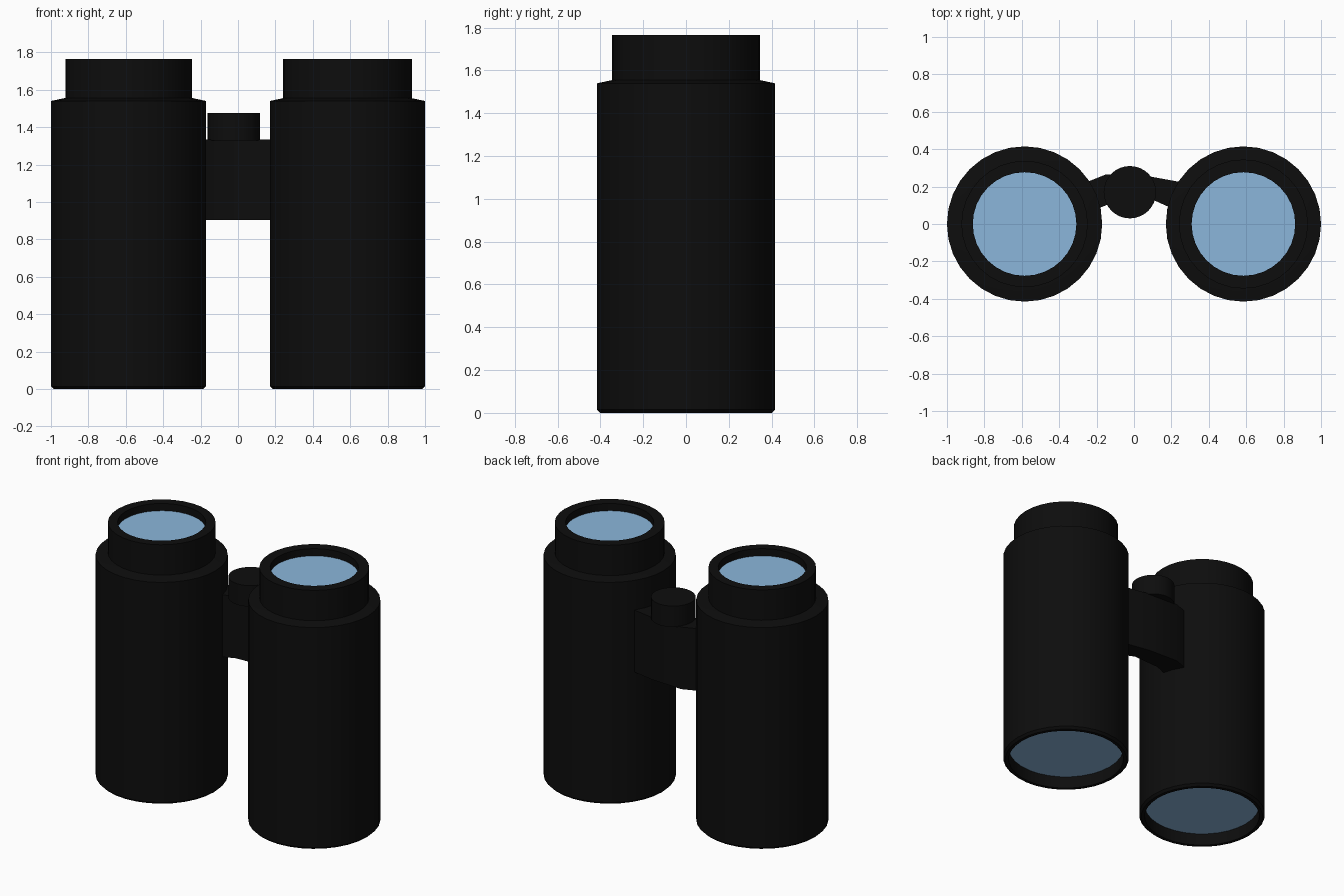
import bpy, bmesh
from math import radians, tau

if "Cube" in bpy.data.objects:
    bpy.data.objects.remove(bpy.data.objects["Cube"])


def material(name, color):
    mat = bpy.data.materials.new(name)
    mat.diffuse_color = (*color, 1)
    mat.use_nodes = True
    mat.node_tree.nodes["Principled BSDF"].inputs["Base Color"].default_value = mat.diffuse_color
    return mat


BLACK = material("black_rubber", (0.004, 0.004, 0.004))
GLASS = material("blue_glass", (0.26, 0.47, 0.71))


def finish(name, bm, mat, loc=(0, 0, 0)):
    bmesh.ops.recalc_face_normals(bm, faces=bm.faces)
    mesh = bpy.data.meshes.new(name)
    bm.to_mesh(mesh)
    bm.free()
    mesh.shade_smooth()
    mesh.set_sharp_from_angle(angle=radians(30))
    mesh.materials.append(mat)
    obj = bpy.data.objects.new(name, mesh)
    obj.location = loc
    bpy.context.collection.objects.link(obj)
    return obj


def lathe(name, profile, mat, loc, steps=32):
    """Spin an (r, z) profile, starting and ending on the axis, into a solid."""
    bm = bmesh.new()
    verts = [bm.verts.new((r, 0, z)) for r, z in profile]
    edges = [bm.edges.new(pair) for pair in zip(verts, verts[1:])]
    bmesh.ops.spin(bm, geom=verts + edges, cent=(0, 0, 0), axis=(0, 0, 1),
                   angle=tau, steps=steps)
    bmesh.ops.remove_doubles(bm, verts=bm.verts, dist=1e-4)
    return finish(name, bm, mat, loc)


def disc(name, r, z0, z1, mat, loc):
    return lathe(name, [(0, z0), (r, z0), (r, z1), (0, z1)], mat, loc)


# Two tubes, each with an eyecup and recessed lenses at both ends
for side, x, cup in (("left", -0.585, 0.338), ("right", 0.585, 0.345)):
    at = (x, 0, 0)
    lathe(side + "_barrel",
          [(0, 0.10), (0.378, 0.10), (0.378, 0), (0.40, 0), (0.415, 0.015),
           (0.415, 1.54), (0.345, 1.555), (0, 1.555)], BLACK, at)
    lathe(side + "_eyecup",
          [(0, 1.545), (cup, 1.545), (cup, 1.765), (0.277, 1.765),
           (0.277, 1.70), (0, 1.70)], BLACK, at)
    disc(side + "_eyepiece_lens", 0.277, 1.70, 1.715, GLASS, at)
    disc(side + "_objective_lens", 0.378, 0.085, 0.10, GLASS, at)

# Hinge bridge: bent plate outline seen from above, extruded upwards
outline = [(-0.30, 0.205), (-0.15, 0.265), (0.08, 0.255), (0.30, 0.215),
           (0.30, 0.04), (0.10, 0.13), (-0.10, 0.12), (-0.20, 0.08),
           (-0.30, 0.05)]
bm = bmesh.new()
face = bm.faces.new([bm.verts.new((x, y, 0.905)) for x, y in outline])
top = bmesh.ops.extrude_face_region(bm, geom=[face], use_keep_orig=True)["geom"]
bmesh.ops.translate(bm, vec=(0, 0, 0.43),
                    verts=[v for v in top if isinstance(v, bmesh.types.BMVert)])
finish("hinge_bridge", bm, BLACK)

# Focus knob on top of the bridge
disc("focus_knob", 0.14, 1.33, 1.475, BLACK, (-0.022, 0.17, 0))
